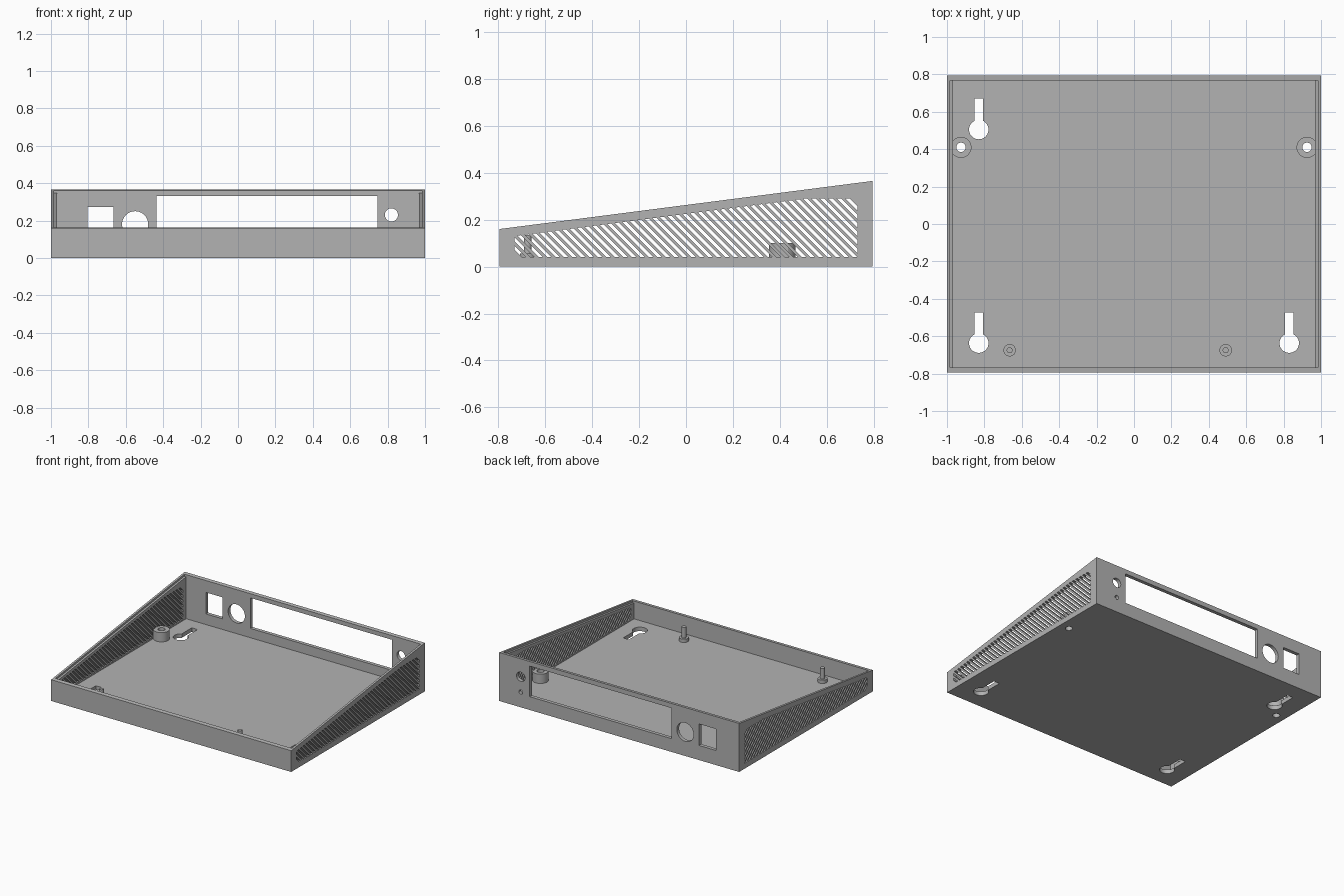
import bpy, bmesh, math

if "Cube" in bpy.data.objects:
    bpy.data.objects.remove(bpy.data.objects["Cube"])

grey = bpy.data.materials.new("mid grey")
grey.diffuse_color = (0.45, 0.45, 0.45, 1)
grey.use_nodes = True
grey.node_tree.nodes["Principled BSDF"].inputs["Base Color"].default_value = grey.diffuse_color

SLOPE = 0.205 / 1.59


def top_z(y, drop=0.0):
    return 0.16 + (y + 0.795) * SLOPE - drop


def prisms(name, polys, axis, lo, hi):
    """Closed prisms from 2D outlines: (y,z) along x, (x,z) along y, (x,y) along z."""
    place = {'X': lambda a, b, t: (t, a, b),
             'Y': lambda a, b, t: (a, t, b),
             'Z': lambda a, b, t: (a, b, t)}[axis]
    bm = bmesh.new()
    for poly in polys:
        low = [bm.verts.new(place(a, b, lo)) for a, b in poly]
        high = [bm.verts.new(place(a, b, hi)) for a, b in poly]
        bm.faces.new(low)
        bm.faces.new(high[::-1])
        for i in range(len(poly)):
            j = (i + 1) % len(poly)
            bm.faces.new((low[j], low[i], high[i], high[j]))
    bmesh.ops.recalc_face_normals(bm, faces=bm.faces)
    mesh = bpy.data.meshes.new(name)
    bm.to_mesh(mesh)
    bm.free()
    mesh.materials.append(grey)
    ob = bpy.data.objects.new(name, mesh)
    bpy.context.collection.objects.link(ob)
    return ob


def cut(ob, cutter):
    cutter.hide_render = True
    mod = ob.modifiers.new("cut", 'BOOLEAN')
    mod.operation, mod.solver, mod.object = 'DIFFERENCE', 'EXACT', cutter
    bpy.context.view_layer.objects.active = ob
    bpy.ops.object.modifier_apply(modifier=mod.name)
    bpy.data.objects.remove(cutter)


def rect(a0, a1, b0, b1):
    return [(a0, b0), (a1, b0), (a1, b1), (a0, b1)]


def circle(a, b, r, n=40):
    return [(a + r * math.cos(2 * math.pi * i / n),
             b + r * math.sin(2 * math.pi * i / n)) for i in range(n)]


def keyhole(x, y, r=0.052, w=0.024, length=0.165):
    start = math.acos(-1) / 2 + math.asin(w / r)
    sweep = 2 * math.pi - 2 * math.asin(w / r)
    arc = [(x + r * math.cos(start + sweep * i / 30),
            y + r * math.sin(start + sweep * i / 30)) for i in range(31)]
    return arc + [(x + w, y + length), (x - w, y + length)]


def clip(poly, f):
    """Keep the part of a polygon where f(y, z) >= 0."""
    out = []
    for p, q in zip(poly, poly[1:] + poly[:1]):
        fp, fq = f(*p), f(*q)
        if fp >= 0:
            out.append(p)
        if fp * fq < 0:
            t = fp / (fp - fq)
            out.append((p[0] + t * (q[0] - p[0]), p[1] + t * (q[1] - p[1])))
    return out


def area(poly):
    return abs(sum(p[0] * q[1] - q[0] * p[1]
                   for p, q in zip(poly, poly[1:] + poly[:1]))) / 2


# Sloped open tray
tray = prisms("tray", [[(-0.795, 0), (0.795, 0), (0.795, top_z(0.795)),
                        (-0.795, top_z(-0.795))]], 'X', -1, 1)
cut(tray, prisms("cavity", [rect(-0.766, 0.768, 0.03, 0.6)], 'X', -0.969, 0.969))

# Ledge along the top of the side walls
cut(tray, prisms("ledge_cut", [[(-0.766, top_z(-0.766, 0.015)), (0.768, top_z(0.768, 0.015)),
                                (0.768, 0.6), (-0.766, 0.6)]], 'X', -0.984, 0.984))

# Diagonal vent slots through both side walls
limits = [lambda y, z: y + 0.73, lambda y, z: 0.73 - y, lambda y, z: z - 0.04,
          lambda y, z: 0.29 - z, lambda y, z: top_z(y, 0.038) - z]
slots = []
PITCH, WIDTH = 0.0362, 0.0185
for i in range(60):
    y = -0.98 + i * PITCH
    slot = [(y, 0.32), (y + WIDTH, 0.32), (y + WIDTH + 0.3, 0.02), (y + 0.3, 0.02)]
    for f in limits:
        slot = clip(slot, f) if slot else slot
    if len(slot) > 2 and area(slot) > 0.0003:
        slots.append(slot)
cut(tray, prisms("vent_cut", slots, 'X', -1.1, 1.1))

# Connector openings in the back wall
cut(tray, prisms("port_cut", [rect(-0.435, 0.745, 0.10, 0.33),
                              rect(-0.805, -0.665, 0.11, 0.272),
                              circle(-0.55, 0.18, 0.07),
                              circle(0.82, 0.23, 0.035),
                              circle(0.82, 0.115, 0.016, 24)], 'Y', 0.7, 0.9))

# Wall-mount keyholes and screw holes in the floor
cut(tray, prisms("floor_cut", [keyhole(-0.83, 0.505), keyhole(-0.83, -0.637),
                               keyhole(0.83, -0.637), circle(-0.925, 0.41, 0.025),
                               circle(0.925, 0.41, 0.025)], 'Z', -0.1, 0.1))

for side, label in ((-1, "left"), (1, "right")):
    # Screw boss trimmed flush with the side wall
    boss = prisms(label + "_screw_boss", [
        [(max(-0.975, min(0.975, x)), y) for x, y in circle(side * 0.925, 0.41, 0.056)]],
        'Z', 0.029, 0.10)
    cut(boss, prisms("screw_cut", [circle(side * 0.925, 0.41, 0.025)], 'Z', -0.1, 0.3))
    # Locating pin on a stepped base
    x = -0.665 if side < 0 else 0.49
    prisms(label + "_pin_base", [circle(x, -0.675, 0.033)], 'Z', 0.029, 0.055)
    prisms(label + "_pin", [circle(x, -0.675, 0.016, 24)], 'Z', 0.05, 0.135)

# Smooth round parts, keep edges sharp
for ob in bpy.context.collection.objects:
    ob.select_set(True)
bpy.context.view_layer.objects.active = tray
bpy.ops.object.shade_smooth_by_angle(angle=math.radians(30))
